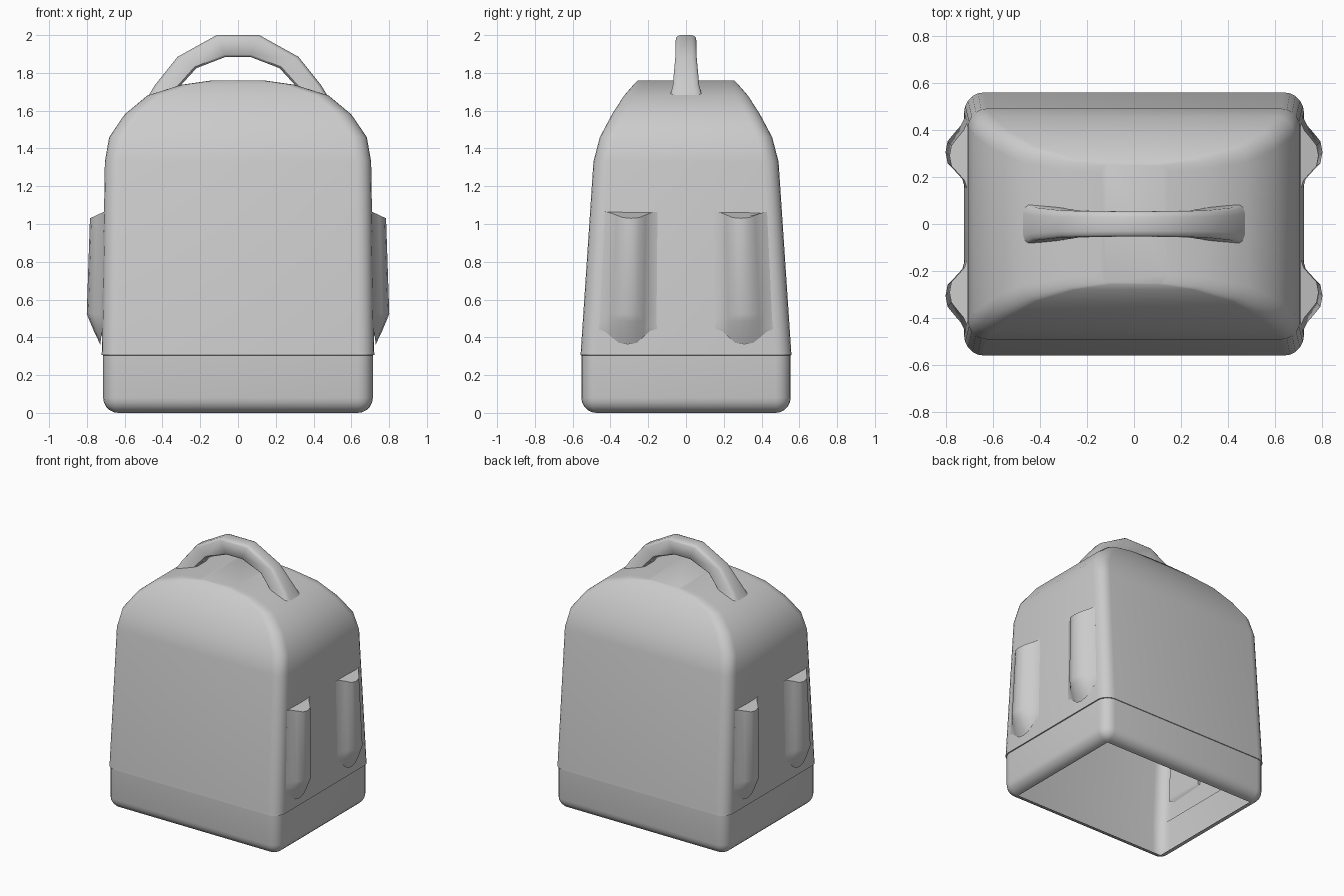
import bpy, bmesh, math

if "Cube" in bpy.data.objects:
    bpy.data.objects.remove(bpy.data.objects["Cube"])


def loft(name, rings, cap_start=False, cap_end=False, angle=40):
    """Skin a list of equal-length closed point rings into one smooth object."""
    bm = bmesh.new()
    vs = [[bm.verts.new(p) for p in ring] for ring in rings]
    n = len(vs[0])
    for a, b in zip(vs, vs[1:]):
        for i in range(n):
            j = (i + 1) % n
            bm.faces.new((a[i], a[j], b[j], b[i]))
    if cap_start:
        bm.faces.new(vs[0][::-1])
    if cap_end:
        bm.faces.new(vs[-1])
    bmesh.ops.recalc_face_normals(bm, faces=bm.faces)
    me = bpy.data.meshes.new(name)
    bm.to_mesh(me)
    bm.free()
    ob = bpy.data.objects.new(name, me)
    bpy.context.collection.objects.link(ob)
    bpy.ops.object.select_all(action='DESELECT')
    ob.select_set(True)
    bpy.context.view_layer.objects.active = ob
    bpy.ops.object.shade_smooth_by_angle(angle=math.radians(angle))
    return ob


def rounded_rect(hx, hy, z, r, seg=5):
    pts = []
    for k, (sx, sy) in enumerate([(1, 1), (-1, 1), (-1, -1), (1, -1)]):
        for i in range(seg + 1):
            a = math.pi / 2 * (k + i / seg)
            pts.append((sx * (hx - r) + r * math.cos(a),
                        sy * (hy - r) + r * math.sin(a), z))
    return pts


# Base tray: rounded lower edge, open underneath
base = []
for i in range(6):
    a = math.pi / 2 * i / 5
    s = 0.08 * (1 - math.sin(a))
    base.append(rounded_rect(0.714 - s, 0.554 - s, 0.08 * (1 - math.cos(a)),
                             max(0.082 - s, 0.004)))
base.append(rounded_rect(0.714, 0.554, 0.305, 0.082))
loft("base_tray", base)

# Bag body: tapering sides and arched top, with a small lip over the base
body_profile = [(0.714, 0.554, 0.305, 0.082), (0.722, 0.559, 0.306, 0.085),
                (0.721, 0.557, 0.325, 0.085), (0.705, 0.490, 1.33, 0.08),
                (0.682, 0.456, 1.46, 0.08), (0.60, 0.392, 1.58, 0.075),
                (0.48, 0.328, 1.68, 0.065), (0.30, 0.278, 1.737, 0.05),
                (0.14, 0.255, 1.76, 0.04)]
loft("bag_body", [rounded_rect(*p) for p in body_profile], cap_end=True, angle=50)

# Carry handle: outer x, z, inner x, z, half width
half = [(0.50, 1.635, 0.36, 1.65, 0.095), (0.44, 1.735, 0.305, 1.732, 0.070),
        (0.32, 1.885, 0.22, 1.825, 0.057), (0.113, 2.0, 0.065, 1.885, 0.054)]
stations = [(-a, b, -c, d, w) for a, b, c, d, w in half] + half[::-1]
section = [(0, -0.55), (0, 0.55), (0.05, 0.85), (0.14, 1), (0.9, 1),
           (1, 0.8), (1, -0.8), (0.9, -1), (0.14, -1), (0.05, -0.85)]
loft("carry_handle",
     [[(ox + (ix - ox) * u, v * w, oz + (iz - oz) * u) for u, v in section]
      for ox, oz, ix, iz, w in stations], True, True, angle=45)

# Side pockets: ribbed bulge, two on each side
rib = [(-0.145, 0.0), (-0.11, 0.012), (-0.08, 0.04), (-0.045, 0.074), (0.0, 0.083),
       (0.045, 0.074), (0.08, 0.045), (0.11, 0.018), (0.145, 0.0)]
# z, depth factor, width factor, y centre, z drop per depth
rows = [(0.445, 0.12, 1.06, 0.308, -1.0), (0.46, 0.5, 1.05, 0.307, -0.4),
        (0.485, 0.8, 1.04, 0.306, 0), (0.525, 1.0, 1.03, 0.305, 0),
        (1.065, 0.90, 0.96, 0.290, -0.42)]
for sx, side in ((1, "right"), (-1, "left")):
    for sy, end in ((-1, "front"), (1, "back")):
        rings = []
        for z, d, w, cy, drop in rows:
            wall = 0.721 - 0.016 * (z - 0.325)
            ring = [(sx * (wall + t * d), sy * (cy + y * w), z + drop * t)
                    for y, t in rib]
            ring += [(sx * (wall - 0.02), sy * (cy + y * w), z)
                     for y in (0.145, -0.145)]
            rings.append(ring)
        loft(f"pocket_{side}_{end}", rings, True, True)
